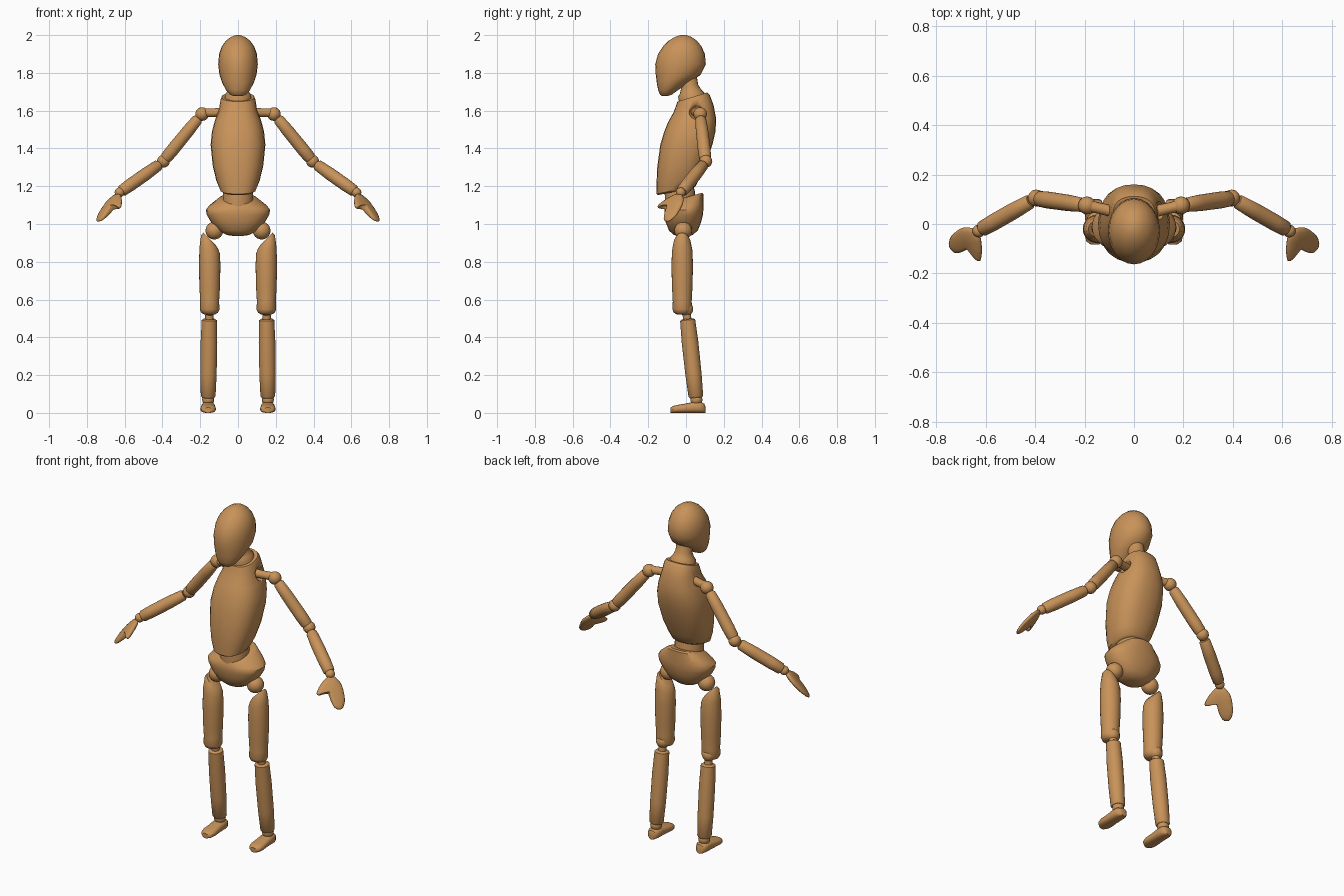
import bpy, bmesh, math
from mathutils import Vector

cube = bpy.data.objects.get("Cube")
if cube:
    bpy.data.objects.remove(cube, do_unlink=True)

wood = bpy.data.materials.new("warm wood")
wood.use_nodes = True
wood.diffuse_color = (0.58, 0.29, 0.10, 1)
bsdf = wood.node_tree.nodes["Principled BSDF"]
bsdf.inputs["Base Color"].default_value = wood.diffuse_color
bsdf.inputs["Roughness"].default_value = 0.6


def finish(name, bm, side=1, angle=40):
    """Turn a bmesh into a smooth wooden object, reflected for the right side."""
    for v in bm.verts:
        v.co.x *= side
    bmesh.ops.recalc_face_normals(bm, faces=bm.faces)
    mesh = bpy.data.meshes.new(name)
    bm.to_mesh(mesh)
    bm.free()
    mesh.materials.append(wood)
    obj = bpy.data.objects.new(name, mesh)
    bpy.context.collection.objects.link(obj)
    bpy.ops.object.select_all(action='DESELECT')
    obj.select_set(True)
    bpy.context.view_layer.objects.active = obj
    bpy.ops.object.shade_smooth_by_angle(angle=math.radians(angle))
    return obj


def loft(name, rings, side=1, power=2, sides=24):
    """Skin capped superellipse rings given as (centre, u axis, v axis)."""
    bm = bmesh.new()
    loops = []
    for c, u, v in rings:
        loop = []
        for i in range(sides):
            a = 2 * math.pi * i / sides
            k = [math.copysign(abs(f) ** (2 / power), f) for f in (math.cos(a), math.sin(a))]
            loop.append(bm.verts.new(c + u * k[0] + v * k[1]))
        loops.append(loop)
    for low, high in zip(loops, loops[1:]):
        for i in range(sides):
            j = (i + 1) % sides
            bm.faces.new((low[i], low[j], high[j], high[i]))
    bm.faces.new(loops[0])
    bm.faces.new(loops[-1])
    return finish(name, bm, side)


def stack(name, rows, power=2):
    """Body part from rows of height, half width, front y, back y, tilt."""
    rings = []
    for z, w, front, back, tilt in rows:
        depth = (back - front) / 2
        rings.append((Vector((0, (front + back) / 2, z)), Vector((w, 0, 0)),
                      Vector((0, depth, depth * tilt))))
    return loft(name, rings, power=power)


def turned(name, a, b, profile, side=1):
    """Lathe-like limb from a to b with (fraction, radius) profile."""
    a, b = Vector(a), Vector(b)
    axis = (b - a).normalized()
    u = axis.orthogonal().normalized()
    v = axis.cross(u)
    return loft(name, [(a.lerp(b, t), u * r, v * r) for t, r in profile], side)


def ball(name, centre, radius, side=1):
    bm = bmesh.new()
    bmesh.ops.create_uvsphere(bm, u_segments=20, v_segments=12, radius=radius)
    bmesh.ops.translate(bm, verts=bm.verts, vec=centre)
    return finish(name, bm, side)


# Head and neck
stack("head", [(1.678, .025, -.128, -.095, 0), (1.685, .042, -.138, -.075, 0),
               (1.71, .064, -.148, -.04, 0), (1.75, .085, -.155, .02, 0),
               (1.79, .098, -.160, .078, 0), (1.845, .105, -.163, .105, 0),
               (1.90, .100, -.148, .100, 0), (1.94, .086, -.122, .082, 0),
               (1.97, .064, -.092, .058, 0), (1.99, .038, -.060, .030, 0),
               (2.0, .012, -.030, 0, 0)])
turned("neck", (0, .035, 1.64), (0, .01, 1.79),
       [(0, .07), (.3, .07), (.4, .058), (.6, .045), (1, .045)])

# Torso leaning forward at the bottom
torso = stack("torso", [(1.172, .080, -.148, .040, .2), (1.18, .094, -.155, .052, .2),
                        (1.23, .115, -.156, .072, .12), (1.31, .134, -.152, .105, .05),
                        (1.42, .145, -.136, .140, 0), (1.49, .138, -.115, .156, 0),
                        (1.55, .122, -.093, .160, .05), (1.61, .100, -.066, .146, .18),
                        (1.655, .093, -.052, .126, .3), (1.672, .086, -.045, .112, .3)],
              power=2.4)

# Waist and pelvis
turned("waist", (0, -.03, 1.09), (0, -.035, 1.22), [(0, .08), (.6, .08), (1, .07)])
stack("pelvis", [(.936, .020, -.035, .010, 0), (.942, .06, -.065, .035, 0),
                 (.965, .105, -.09, .062, 0), (1.01, .143, -.108, .08, 0),
                 (1.05, .166, -.115, .09, 0), (1.075, .170, -.115, .092, .05),
                 (1.095, .155, -.113, .092, .15), (1.13, .105, -.108, .092, .28),
                 (1.14, .085, -.095, .085, .28)], power=2.3)

for side, tag in ((1, "left_"), (-1, "right_")):
    # Shoulder socket hollow
    cutter = ball(tag + "socket_cutter", (.115, .055, 1.595), .04, side)
    cutter.hide_render = True
    cutter.hide_set(True)
    cut = torso.modifiers.new(tag + "socket", 'BOOLEAN')
    cut.operation = 'DIFFERENCE'
    cut.object = cutter

    # Arm
    turned(tag + "shoulder_peg", (.06, .045, 1.592), (.19, .075, 1.588),
           [(0, .024), (.7, .022), (1, .026)], side)
    ball(tag + "shoulder_ball", (.19, .075, 1.582), .036, side)
    turned(tag + "upper_arm", (.208, .077, 1.562), (.392, .103, 1.336),
           [(0, .02), (.04, .029), (.3, .033), (.75, .034), (.93, .032), (1, .022)], side)
    ball(tag + "elbow_ball", (.395, .105, 1.332), .034, side)
    turned(tag + "forearm", (.418, .092, 1.314), (.618, -.022, 1.173),
           [(0, .024), (.03, .030), (.35, .034), (.75, .034), (.97, .031), (1, .024)], side)
    ball(tag + "wrist_ball", (.627, -.028, 1.167), .026, side)

    # Mitten hand with a separate thumb lobe
    along = Vector((.547, -.365, -.755)).normalized()
    across = Vector((-.57, -.82, -.01)).normalized()
    normal = along.cross(across)
    outline = [(0, -.024), (.06, -.060), (.165, -.052), (.216, -.022), (.205, .032),
               (.12, .036), (.070, .040), (.112, .092), (.098, .120), (.05, .080), (0, .026)]
    bm = bmesh.new()
    layers = []
    for h in (-1, 1):
        layers.append([bm.verts.new(Vector((.63, -.03, 1.165)) + along * u + across * v
                                    + normal * h * (.026 - .05 * u)) for u, v in outline])
    count = len(outline)
    for i in range(count):
        j = (i + 1) % count
        bm.faces.new((layers[0][i], layers[0][j], layers[1][j], layers[1][i]))
    for layer in layers:
        bm.faces.new(layer)
    hand = finish(tag + "hand", bm, side, 180)
    hand.modifiers.new("rounding", 'SUBSURF').levels = 2

    # Thigh with its top cut at a slant, higher on the outside
    ball(tag + "hip_ball", (.125, -.015, .965), .047, side)
    thigh = [(.521, .028, 0), (.53, .044, 0), (.548, .052, 0), (.59, .050, 0),
             (.66, .054, 0), (.78, .057, 0), (.86, .054, .3), (.905, .045, .8), (.92, .034, 1)]
    loft(tag + "thigh", [(Vector((.15, -.02, z)), Vector((r, 0, r * tilt)), Vector((0, r, 0)))
                         for z, r, tilt in thigh], side)

    # Knee, shin and ankle
    ball(tag + "knee_ball", (.151, 0, .55), .038, side)
    turned(tag + "knee_peg", (.151, 0, .55), (.152, .01, .47), [(0, .022), (1, .022)], side)
    turned(tag + "shin", (.152, .008, .497), (.158, .053, .08),
           [(0, .032), (.015, .040), (.3, .044), (.7, .043), (.98, .039), (1, .032)], side)
    ball(tag + "ankle_ball", (.158, .055, .07), .032, side)

    # Foot with the toe at the front
    foot = [(.102, .014, .036), (.096, .026, .050), (.075, .036, .058), (.04, .037, .058),
            (0, .038, .050), (-.045, .041, .042), (-.07, .035, .036), (-.082, .018, .028)]
    loft(tag + "foot", [(Vector((.158, y, top / 2)), Vector((w, 0, 0)), Vector((0, 0, top / 2)))
                        for y, w, top in foot], side, power=2.6)
